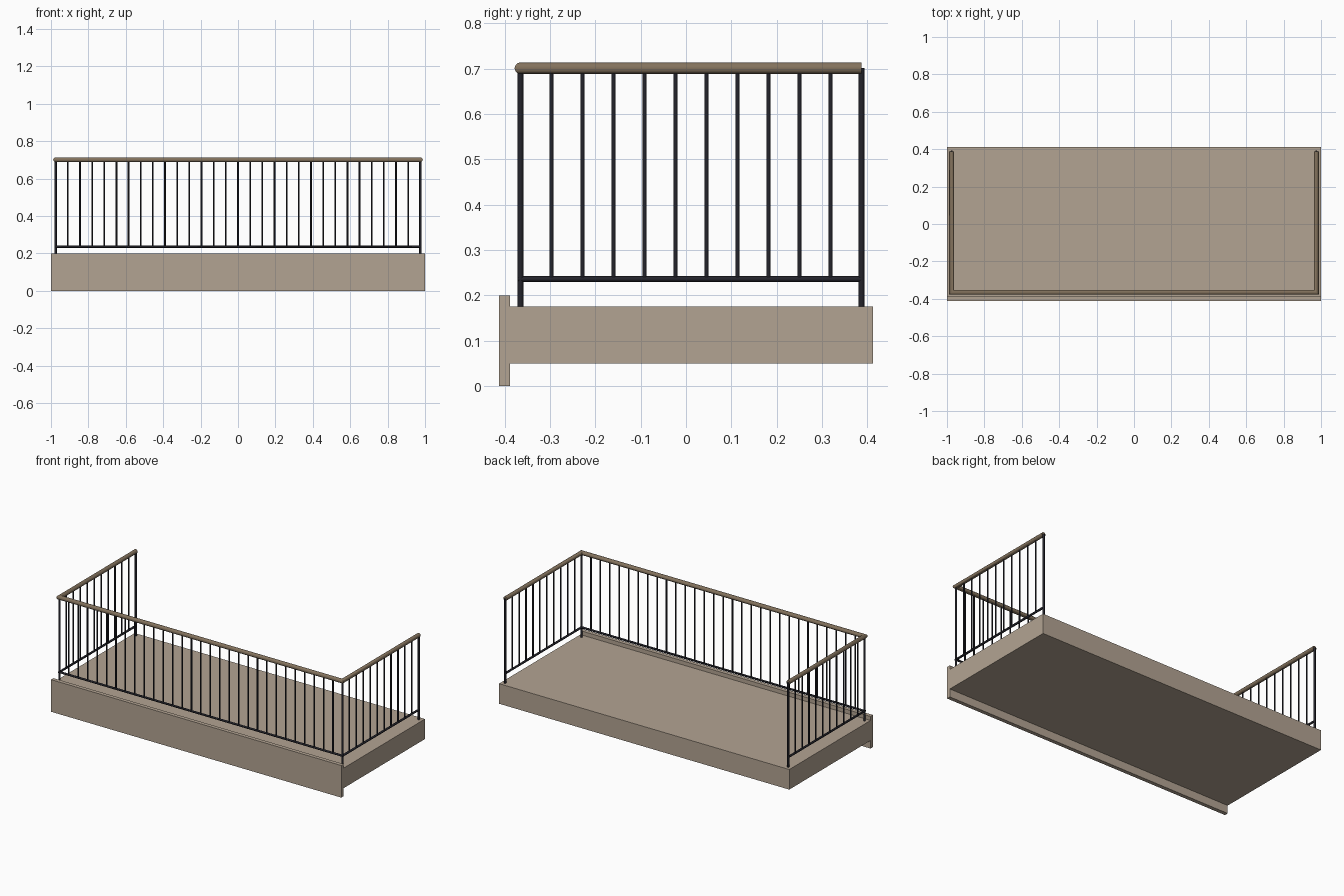
import bpy, bmesh, math
from mathutils import Vector

cube = bpy.data.objects.get("Cube")
if cube:
    bpy.data.objects.remove(cube)


def material(name, colour):
    m = bpy.data.materials.new(name)
    m.use_nodes = True
    m.diffuse_color = (*colour, 1)
    m.node_tree.nodes["Principled BSDF"].inputs["Base Color"].default_value = (*colour, 1)
    return m


STONE = material("warm stone", (0.45, 0.37, 0.29))
METAL = material("dark metal", (0.017, 0.017, 0.024))
WOOD = material("brown wood", (0.23, 0.17, 0.11))

SIDE, FRONT, BACK = 0.975, -0.365, 0.387   # railing lines
DECK_TOP, RAIL_Z, LOW_Z = 0.175, 0.701, 0.236


def finish(name, bm, mat, smooth=False):
    bmesh.ops.recalc_face_normals(bm, faces=bm.faces)
    mesh = bpy.data.meshes.new(name)
    bm.to_mesh(mesh)
    bm.free()
    mesh.materials.append(mat)
    obj = bpy.data.objects.new(name, mesh)
    bpy.context.collection.objects.link(obj)
    if smooth:
        bpy.ops.object.select_all(action='DESELECT')
        obj.select_set(True)
        bpy.context.view_layer.objects.active = obj
        bpy.ops.object.shade_smooth_by_angle(angle=math.radians(50))
    return obj


def box(name, low, high, mat):
    bm = bmesh.new()
    bmesh.ops.create_cube(bm, size=1)
    low, high = Vector(low), Vector(high)
    for v in bm.verts:
        v.co = (low + high) / 2 + v.co * (high - low)
    return finish(name, bm, mat)


def tube(name, path, radius, mat, sides=8):
    """Sweep a round section along a path with mitred corners."""
    pts = [Vector(p) for p in path]
    dirs = [(b - a).normalized() for a, b in zip(pts, pts[1:])]
    bm = bmesh.new()
    rings = []
    for i, p in enumerate(pts):
        d0, d1 = dirs[max(i - 1, 0)], dirs[min(i, len(dirs) - 1)]
        up = Vector((1, 0, 0)) if abs(d0.z) > 0.9 else Vector((0, 0, 1))
        across = d0.cross(up) + d1.cross(up)
        across *= 2 / across.length_squared
        ring = []
        for k in range(sides):
            a = math.tau * k / sides
            ring.append(bm.verts.new(p + radius * (across * math.cos(a) + up * math.sin(a))))
        rings.append(ring)
    for r, s in zip(rings, rings[1:]):
        for k in range(sides):
            n = (k + 1) % sides
            bm.faces.new((r[k], r[n], s[n], s[k]))
    bm.faces.new(rings[0])
    bm.faces.new(rings[-1])
    return finish(name, bm, mat, True)


def upright(name, x, y, bottom, top, radius):
    tube(name, [(x, y, bottom), (x, y, top)], radius, METAL)


# Deck slab and front fascia
box("deck_slab", (-1, -0.388, 0.05), (1, 0.412, DECK_TOP), STONE)
box("front_fascia", (-1, -0.412, 0), (1, -0.388, 0.2), STONE)


# Handrail and lower rail run round three sides
def u_path(z, back):
    return [(-SIDE, back, z), (-SIDE, FRONT, z), (SIDE, FRONT, z), (SIDE, back, z)]


tube("handrail", u_path(RAIL_Z, BACK), 0.013, WOOD, 12)
tube("lower_rail", u_path(LOW_Z, BACK), 0.0065, METAL)

# Posts and side balusters, mirrored left and right
for side, x in (("left", SIDE), ("right", -SIDE)):
    upright(side + "_front_post", x, FRONT, DECK_TOP, RAIL_Z, 0.0065)
    upright(side + "_back_post", x, BACK, DECK_TOP, RAIL_Z, 0.0065)
    for i in range(1, 11):
        y = FRONT + (BACK - FRONT) * i / 11
        upright(f"{side}_baluster_{i}", x, y, LOW_Z, RAIL_Z - 0.005, 0.0045)

# Front balusters
for i in range(1, 30):
    upright(f"front_baluster_{i}", -SIDE + 2 * SIDE * i / 30, FRONT, LOW_Z, RAIL_Z - 0.005, 0.0045)
